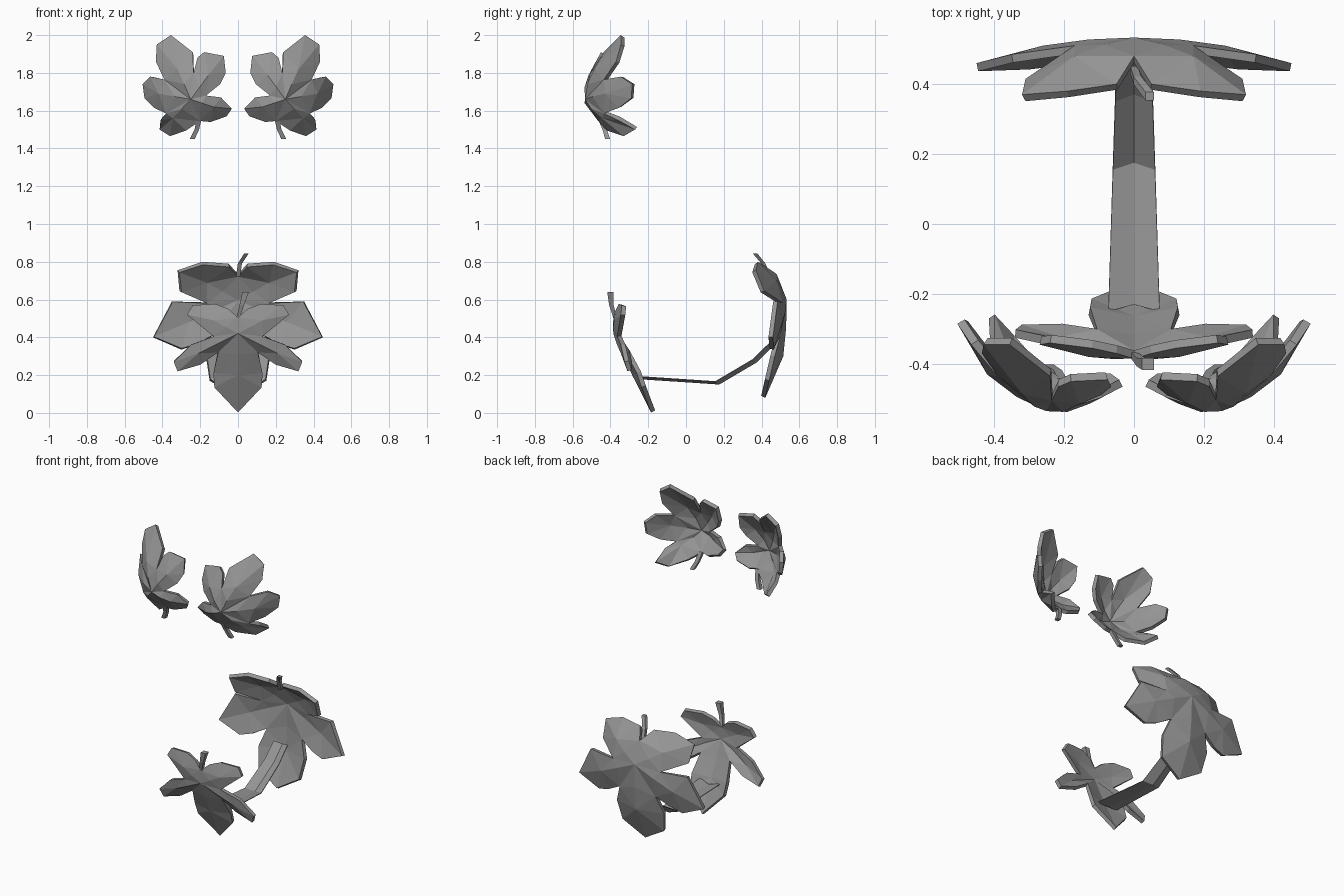
import bpy, bmesh
from mathutils import Vector

if "Cube" in bpy.data.objects:
    bpy.data.objects.remove(bpy.data.objects["Cube"])

grey = bpy.data.materials.new("leaf_grey")
grey.diffuse_color = (0.3, 0.3, 0.3, 1)
grey.use_nodes = True
grey.node_tree.nodes["Principled BSDF"].inputs["Base Color"].default_value = grey.diffuse_color


def finish(name, bm, thickness=0):
    me = bpy.data.meshes.new(name)
    bm.to_mesh(me)
    bm.free()
    ob = bpy.data.objects.new(name, me)
    bpy.context.collection.objects.link(ob)
    me.materials.append(grey)
    if thickness:
        mod = ob.modifiers.new("thickness", 'SOLIDIFY')
        mod.thickness = thickness
        mod.offset = -1
    return ob


def flip(p):
    return (-p[0], p[1], p[2])


def leaf(name, centre, notches, lobes, out_y, bulge, mirror=False):
    """Each lobe is a rib point plus rim points between two notches."""
    bm = bmesh.new()
    cache = {}

    def vert(p):
        p = flip(p) if mirror else p
        key = tuple(round(c, 4) for c in p)
        if key not in cache:
            cache[key] = bm.verts.new(key)
        return cache[key]

    for i, (rib, rim) in enumerate(lobes):
        a, b = notches[i], notches[i + 1]
        # rounded shoulder between the leaf centre and the lobe rib
        base = tuple((Vector(centre) + Vector(rib)) / 2 + Vector((0, out_y * bulge, 0)))
        tris = [(base, centre, a), (base, a, rib), (base, rib, b), (base, b, centre)]
        loop = [a, *rim, b]
        tris += [(rib, p, q) for p, q in zip(loop, loop[1:])]
        for t in tris:
            bm.faces.new([vert(p) for p in t])
    bm.normal_update()
    if sum(f.normal.y * f.calc_area() for f in bm.faces) * out_y < 0:
        bmesh.ops.reverse_faces(bm, faces=bm.faces[:])
    return finish(name, bm, 0.024)


def stem(name, path, radii, mirror=False):
    """Bent four-sided stalk."""
    bm = bmesh.new()
    rings = []
    for p, r in zip(path, radii):
        c = Vector(flip(p) if mirror else p)
        rings.append([bm.verts.new(c + Vector(d) * r)
                      for d in ((-1, -1, 0), (1, -1, 0), (1, 1, 0), (-1, 1, 0))])
    for a, b in zip(rings, rings[1:]):
        for i in range(4):
            bm.faces.new([a[i], a[(i + 1) % 4], b[(i + 1) % 4], b[i]])
    bm.faces.new(rings[0])
    bm.faces.new(rings[-1])
    bmesh.ops.recalc_face_normals(bm, faces=bm.faces[:])
    finish(name, bm)


def symmetric(notches, lobes, bottom):
    """Complete a leaf from its right half, top notch down to the bottom lobe."""
    rib, half = bottom
    full_rim = half + [flip(p) for p in half[-2::-1]]
    full_notches = notches + [flip(p) for p in notches[::-1]]
    full_lobes = lobes + [(rib, full_rim)] + [
        (flip(r), [flip(p) for p in rim[::-1]]) for r, rim in lobes[::-1]]
    return full_notches, full_lobes


# Front leaf
n, l = symmetric(
    [(0, -.385, .505), (.13, -.365, .405), (.105, -.32, .32)],
    [((.13, -.38, .49), [(.05, -.37, .55), (.12, -.355, .577), (.24, -.34, .57), (.27, -.345, .52)]),
     ((.21, -.345, .315), [(.25, -.345, .36), (.34, -.325, .27), (.32, -.31, .22), (.2, -.305, .255)])],
    ((0, -.285, .2), [(.13, -.26, .21), (.125, -.235, .135), (0, -.185, .002)]))
leaf("front_leaf", (0, -.385, .42), n, l, -1, .003)
stem("front_stem", [(0, -.375, .5), (.02, -.395, .57), (.04, -.4, .64)], [.009, .012, .017])

# Back leaf
n, l = symmetric(
    [(0, .48, .735), (.17, .51, .585), (.13, .5, .41)],
    [((.17, .48, .7), [(.05, .4, .79), (.19, .38, .8), (.32, .37, .755), (.31, .415, .645)]),
     ((.26, .51, .48), [(.35, .485, .59), (.45, .46, .4), (.3, .465, .335), (.22, .475, .36)])],
    ((0, .515, .3), [(.17, .47, .3), (.15, .44, .17), (0, .42, .08)]))
leaf("back_leaf", (0, .533, .6), n, l, 1, .006)
stem("back_stem", [(0, .44, .72), (.01, .41, .79), (.045, .365, .845)], [.011, .011, .012])

# Creased strap joining the front and back leaves
bm = bmesh.new()
rows = []
for y, z, w in [(-.25, .195, .073), (.155, .168, .06), (.35, .283, .053), (.44, .37, .05)]:
    rows.append([bm.verts.new(p) for p in ((-w, y, z), (0, y + .02, z - .014), (w, y, z))])
for a, b in zip(rows, rows[1:]):
    for i in range(2):
        bm.faces.new([a[i], a[i + 1], b[i + 1], b[i]])
finish("strap", bm, 0.004)

# Pair of upper leaves
up_notches = [(.2, -.465, 1.545), (.17, -.52, 1.68), (.235, -.505, 1.80),
              (.39, -.435, 1.765), (.38, -.435, 1.585), (.2, -.465, 1.545)]
up_lobes = [
    ((.13, -.515, 1.62), [(.145, -.45, 1.54), (.06, -.445, 1.57), (.033, -.465, 1.61), (.09, -.495, 1.67)]),
    ((.155, -.515, 1.79), [(.095, -.49, 1.74), (.065, -.465, 1.80), (.075, -.445, 1.89),
                           (.18, -.45, 1.91), (.215, -.465, 1.88)]),
    ((.32, -.485, 1.82), [(.24, -.435, 1.91), (.355, -.345, 2.0), (.43, -.345, 1.95), (.435, -.37, 1.86)]),
    ((.42, -.43, 1.69), [(.465, -.345, 1.78), (.505, -.285, 1.74), (.495, -.29, 1.665), (.445, -.355, 1.615)]),
    ((.345, -.445, 1.56), [(.41, -.36, 1.55), (.415, -.27, 1.5), (.36, -.33, 1.465), (.275, -.42, 1.495)]),
]
for side, mirror in (("right", False), ("left", True)):
    leaf(f"upper_{side}_leaf", (.25, -.535, 1.66), up_notches, up_lobes, -1, .012, mirror)
    stem(f"upper_{side}_stem", [(.205, -.455, 1.56), (.218, -.43, 1.5), (.242, -.415, 1.45)],
         [.013, .012, .013], mirror)
